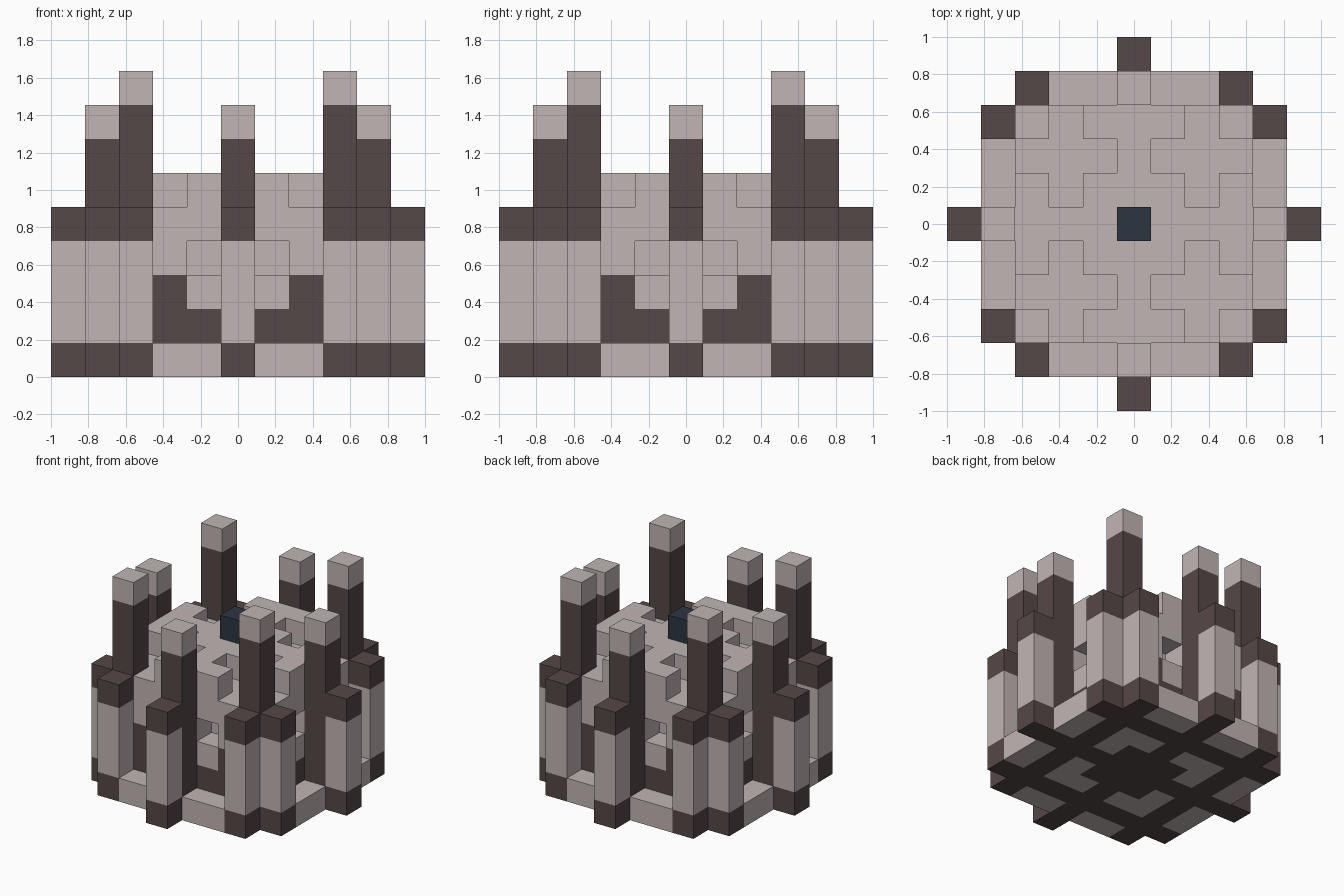
import bpy, bmesh
from mathutils import Vector

if "Cube" in bpy.data.objects:
    bpy.data.objects.remove(bpy.data.objects["Cube"], do_unlink=True)

U = 2 / 11  # edge of one block
SIDES = [Vector(d) for d in ((1, 0, 0), (-1, 0, 0), (0, 1, 0), (0, -1, 0), (0, 0, 1), (0, 0, -1))]


def material(name, rgb):
    m = bpy.data.materials.new(name)
    m.use_nodes = True
    colour = (*rgb, 1)
    m.diffuse_color = colour
    m.node_tree.nodes["Principled BSDF"].inputs["Base Color"].default_value = colour
    return m


MATS = [material("pale_stone", (0.53, 0.46, 0.455)),
        material("dark_stone", (0.091, 0.065, 0.063)),
        material("deep_blue", (0.026, 0.036, 0.053))]
PALE, DARK, BLUE = range(3)
parts, taken = {}, set()


def block(part, x, y, z, colour):
    """Claim one grid cell for a part unless it is already filled."""
    if (x, y, z) not in taken:
        taken.add((x, y, z))
        parts.setdefault(part, {})[(x, y, z)] = colour


def around(x, y):
    """All mirrored and swapped copies of a plan position."""
    return sorted({(sx * a, sy * b) for a, b in ((x, y), (y, x))
                   for sx in (1, -1) for sy in (1, -1)})


# Tall pillars with pale caps
for part, spot, height in (("corner_pillars", (3, 3), 9), ("middle_pillars", (4, 0), 8)):
    for x, y in around(*spot):
        for z in range(height):
            block(part, x, y, z, PALE if z == height - 1 else DARK)

# Low buttresses with dark feet and heads
for spot in ((5, 0), (4, 3)):
    for x, y in around(*spot):
        for z in range(5):
            block("buttresses", x, y, z, PALE if 0 < z < 4 else DARK)

# Outer floor ledges
for spot in ((4, 1), (4, 2)):
    for x, y in around(*spot):
        block("floor_ledges", x, y, 0, PALE)

# Central body: notched floor pattern, dark lower walls, window niches, sunken roof corners
RANGE = range(-3, 4)
for x in RANGE:
    for y in RANGE:
        near, far = sorted((abs(x), abs(y)))
        for z in range(6):
            niche = z == 3 and (near, far) == (1, 3)
            sunken = z == 5 and near > 0 and far > 1 and (near, far) != (1, 3)
            if niche or sunken:
                continue
            if z == 0:
                colour = PALE if (near, far) in ((1, 2), (2, 2)) else DARK
            elif far == 3 and near > 0 and (z == 1 or (z == 2 and near == 2)):
                colour = DARK
            else:
                colour = PALE
            block("body", x, y, z, colour)

# Blue block on the roof
block("roof_core", 0, 0, 6, BLUE)


def build(name, cells):
    """Make a mesh from the exposed faces of a part's blocks."""
    bm = bmesh.new()
    for cell, colour in cells.items():
        centre = Vector(cell) + Vector((0, 0, 0.5))
        for n in SIDES:
            if tuple(int(c) for c in Vector(cell) + n) in taken:
                continue
            u = Vector((n.y, n.z, n.x))
            v = n.cross(u)
            mid = centre + n / 2
            ring = [mid + (a * u + b * v) / 2 for a, b in ((1, 1), (-1, 1), (-1, -1), (1, -1))]
            face = bm.faces.new([bm.verts.new(p * U) for p in ring])
            face.material_index = colour
    bmesh.ops.remove_doubles(bm, verts=bm.verts, dist=U / 100)
    mesh = bpy.data.meshes.new(name)
    bm.to_mesh(mesh)
    bm.free()
    for m in MATS:
        mesh.materials.append(m)
    bpy.context.collection.objects.link(bpy.data.objects.new(name, mesh))


for name, cells in parts.items():
    build(name, cells)
